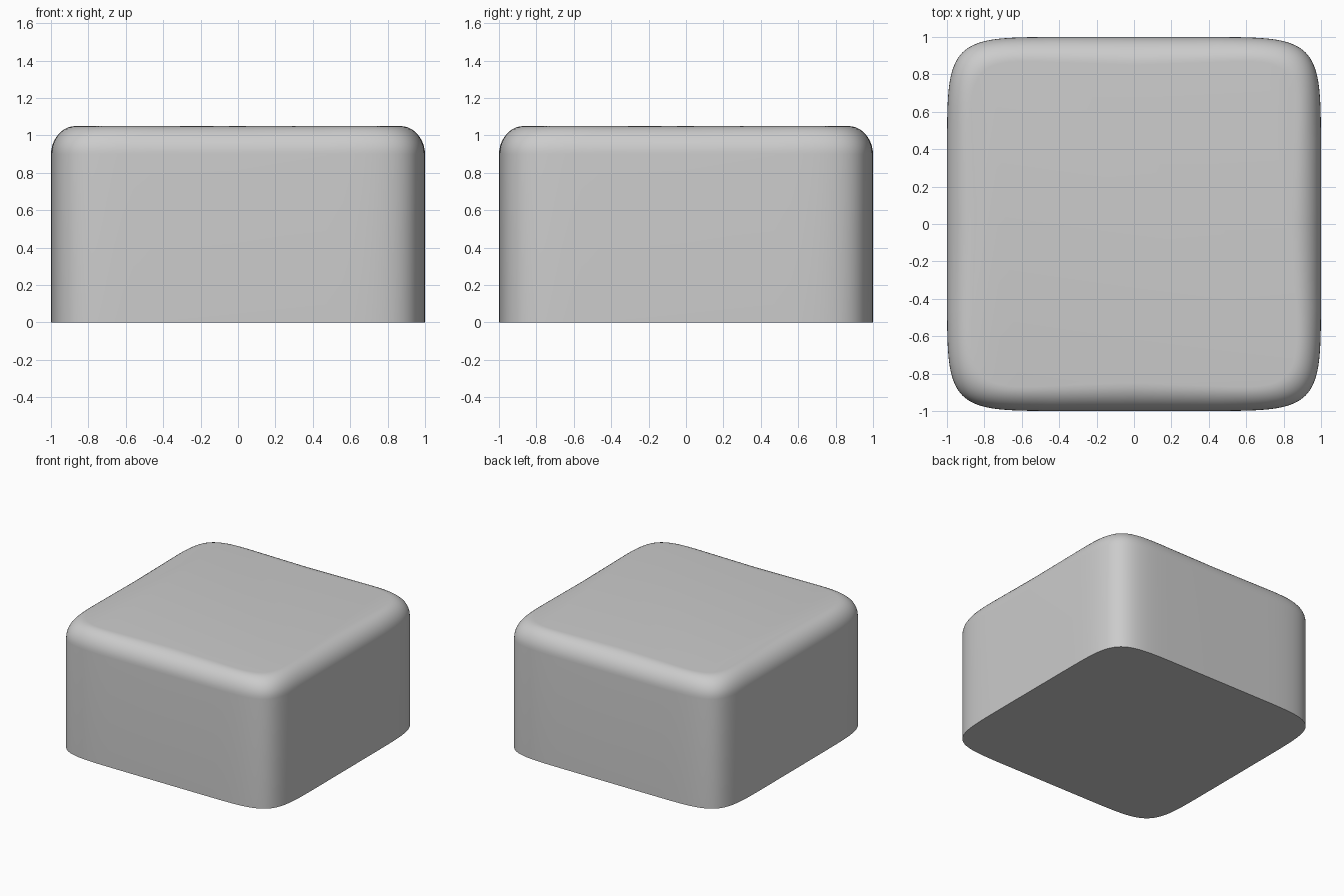
import bpy, bmesh
from math import sin, cos, pi, radians, hypot, copysign

if "Cube" in bpy.data.objects:
    bpy.data.objects.remove(bpy.data.objects["Cube"])

SEGMENTS, STEPS = 128, 10
HEIGHT, ROUND = 1.05, 0.15


def outline_point(t, inset):
    # squircle outline, pulled in towards the centre by a fixed distance
    x = copysign(abs(cos(t)) ** 0.25, cos(t)) if abs(cos(t)) > 1e-9 else 0
    y = copysign(abs(sin(t)) ** 0.25, sin(t)) if abs(sin(t)) > 1e-9 else 0
    k = 1 - inset / hypot(x, y)
    return x * k, y * k


# profile as (inset, z): straight wall, then a quarter-round top edge
profile = [(0, 0)]
for i in range(STEPS + 1):
    a = pi / 2 * i / STEPS
    profile.append((ROUND * (1 - cos(a)), HEIGHT - ROUND + ROUND * sin(a)))

# rounded block
bm = bmesh.new()
rings = []
for inset, z in profile:
    rings.append([bm.verts.new((*outline_point(2 * pi * i / SEGMENTS, inset), z))
                  for i in range(SEGMENTS)])
for low, high in zip(rings, rings[1:]):
    for i in range(SEGMENTS):
        j = (i + 1) % SEGMENTS
        bm.faces.new((low[i], low[j], high[j], high[i]))
bm.faces.new(rings[-1])
bm.faces.new(rings[0][::-1])

mesh = bpy.data.meshes.new("rounded_block")
bm.to_mesh(mesh)
bm.free()
block = bpy.data.objects.new("rounded_block", mesh)
bpy.context.collection.objects.link(block)
bpy.context.view_layer.objects.active = block
block.select_set(True)
bpy.ops.object.shade_smooth_by_angle(angle=radians(30))
